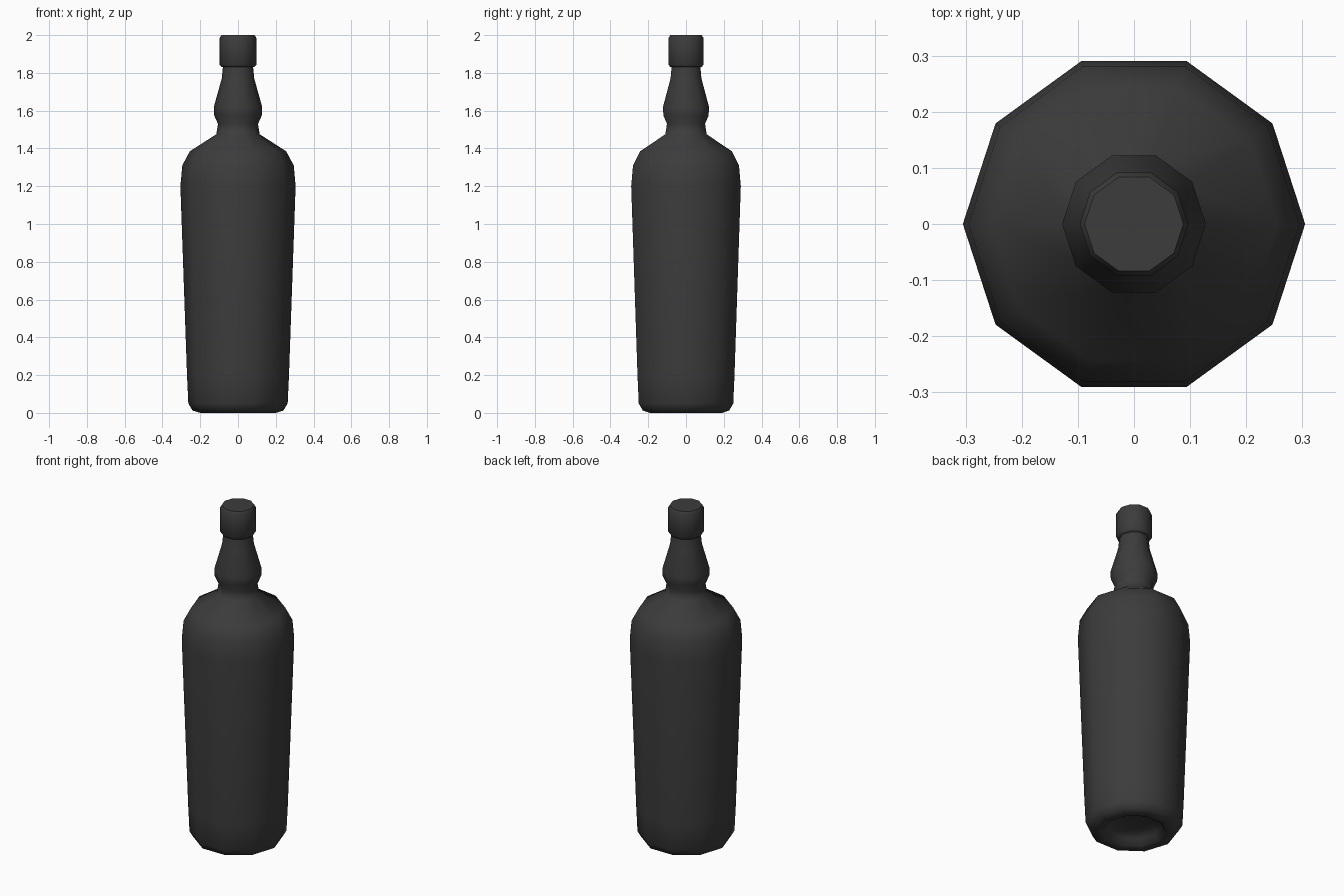
import bpy, bmesh, math

if "Cube" in bpy.data.objects:
    bpy.data.objects.remove(bpy.data.objects["Cube"])

SIDES = 10

mat = bpy.data.materials.new("dark_glass")
mat.diffuse_color = (0.045, 0.045, 0.045, 1)
mat.use_nodes = True
mat.node_tree.nodes["Principled BSDF"].inputs["Base Color"].default_value = mat.diffuse_color


def lathe(name, profile, angle):
    """Revolve (radius, z) points into a 10-sided solid; ends are capped."""
    bm = bmesh.new()
    rings = []
    for r, z in profile:
        rings.append([bm.verts.new((r * math.cos(2 * math.pi * i / SIDES),
                                    r * math.sin(2 * math.pi * i / SIDES), z))
                      for i in range(SIDES)])
    for a, b in zip(rings, rings[1:]):
        for i in range(SIDES):
            j = (i + 1) % SIDES
            bm.faces.new((a[i], a[j], b[j], b[i]))
    bm.faces.new(rings[0][::-1])
    bm.faces.new(rings[-1])
    mesh = bpy.data.meshes.new(name)
    bm.to_mesh(mesh)
    bm.free()
    ob = bpy.data.objects.new(name, mesh)
    bpy.context.collection.objects.link(ob)
    mesh.materials.append(mat)
    bpy.ops.object.select_all(action='DESELECT')
    ob.select_set(True)
    bpy.context.view_layer.objects.active = ob
    bpy.ops.object.shade_smooth_by_angle(angle=math.radians(angle))
    return ob


# Bottle: recessed base, tapered body, shoulder, bulged neck
lathe("bottle", [
    (0.10, 0.06), (0.15, 0.04), (0.17, 0.005), (0.20, 0.0), (0.24, 0.012),
    (0.263, 0.05), (0.27, 0.20), (0.305, 1.20), (0.295, 1.31), (0.255, 1.385),
    (0.115, 1.475), (0.106, 1.53), (0.126, 1.575), (0.128, 1.62),
    (0.086, 1.77), (0.078, 1.85)], 60)

# Cap with softened rims
lathe("cap", [
    (0.088, 1.832), (0.097, 1.842), (0.097, 1.985), (0.088, 2.0)], 60)
